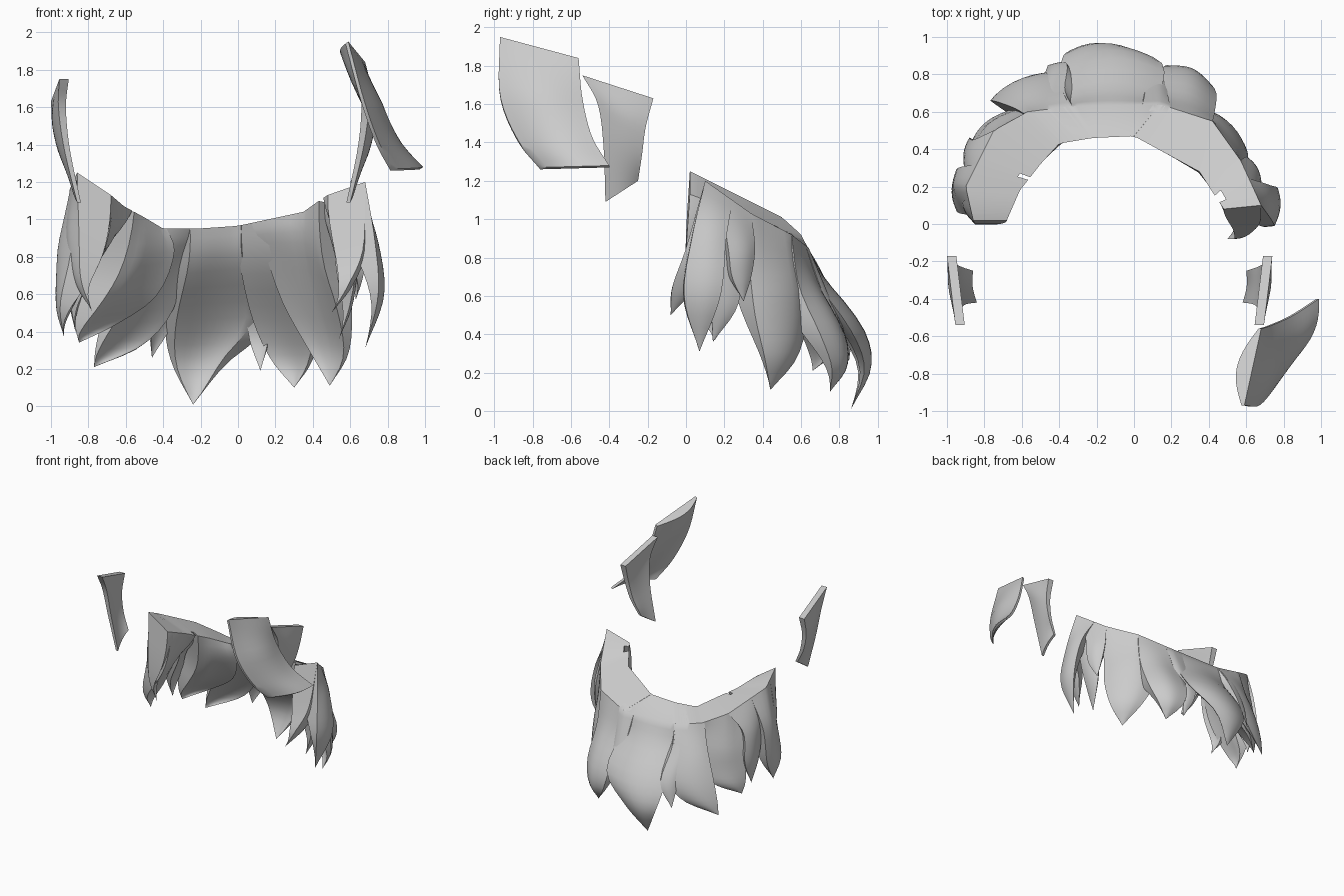
import bpy, bmesh, math
from mathutils import Vector as V

if "Cube" in bpy.data.objects:
    bpy.data.objects.remove(bpy.data.objects["Cube"])

mat = bpy.data.materials.new("hair_grey")
mat.diffuse_color = (0.6, 0.6, 0.6, 1)
mat.use_nodes = True
mat.node_tree.nodes["Principled BSDF"].inputs["Base Color"].default_value = mat.diffuse_color


def spline(pts, t):
    """Catmull-Rom through pts, t in 0..1."""
    n = len(pts) - 1
    i = min(int(t * n), n - 1)
    f = t * n - i
    b, c = pts[i], pts[i + 1]
    a = pts[i - 1] if i else b * 2 - c
    d = pts[i + 2] if i + 2 <= n else c * 2 - b
    return 0.5 * (2 * b + (c - a) * f + (2 * a - 5 * b + 4 * c - d) * f * f
                  + (3 * b - a - 3 * c + d) * f ** 3)


def loft(name, left, right, depth, bulge, root=None, nt=14, nu=10):
    """Solid strand: outer skin between two edge curves, inner skin pushed by depth(t, u).
    root(u), if given, is the exact curve the upper end follows."""
    left, right = [V(p) for p in left], [V(p) for p in right]
    bm = bmesh.new()
    outer, inner = [], []
    for i in range(nt + 1):
        t = i / nt
        l, r = spline(left, t), spline(right, t)
        ro, ri = [], []
        for j in range(nu + 1):
            u = j / nu
            side = depth(0, u).copy()
            side.z = 0
            swell = -side.normalized() * (bulge * (r - l).length * math.sin(math.pi * u) * min(1, 3 * t))
            p = l.lerp(r, u)
            if root:
                p += (root(u) - left[0].lerp(right[0], u)) * (1 - t) ** 3
            ro.append(bm.verts.new(p + swell))
            ri.append(bm.verts.new(p + swell * t + depth(t, u)))
        outer.append(ro)
        inner.append(ri)
    for g in (outer, inner):
        for i in range(nt):
            for j in range(nu):
                bm.faces.new((g[i][j], g[i][j + 1], g[i + 1][j + 1], g[i + 1][j]))
    # close the root, the end and both sides
    for i in (0, nt):
        for j in range(nu):
            bm.faces.new((outer[i][j], outer[i][j + 1], inner[i][j + 1], inner[i][j]))
    for j in (0, nu):
        for i in range(nt):
            bm.faces.new((outer[i][j], outer[i + 1][j], inner[i + 1][j], inner[i][j]))
    bmesh.ops.remove_doubles(bm, verts=bm.verts, dist=0.0008)
    bmesh.ops.recalc_face_normals(bm, faces=bm.faces)
    me = bpy.data.meshes.new(name)
    bm.to_mesh(me)
    bm.free()
    me.materials.append(mat)
    ob = bpy.data.objects.new(name, me)
    bpy.context.collection.objects.link(ob)
    bpy.ops.object.select_all(action='DESELECT')
    ob.select_set(True)
    bpy.context.view_layer.objects.active = ob
    bpy.ops.object.shade_smooth_by_angle(angle=math.radians(40))


# Sloping band along the top: inner and outer edge, left end to right end
RIM_IN = [V(p) for p in ((-.68, .02, 1.13), (-.61, .18, 1.07), (-.5, .32, 1.01), (-.4, .43, .95),
                         (-.22, .46, .95), (.0, .47, .965), (.35, .28, 1.04), (.42, .17, 1.09), (.48, .08, 1.13))]
RIM_OUT = [V(p) for p in ((-.86, .02, 1.25), (-.9, .2, 1.16), (-.75, .5, 1.01), (-.57, .6, .92),
                          (-.33, .63, .86), (.14, .64, .85), (.42, .55, .92), (.57, .34, 1.03), (.68, .1, 1.2))]


def rim(pts, s):
    i = min(int(s), len(pts) - 2)
    return pts[i].lerp(pts[i + 1], s - i)


def lock(name, s0, s1, rows, tip, bulge=0.12, thick=1):
    """Lock hanging from rim station s0..s1; rows are (z, left xy, right xy)."""
    left = [rim(RIM_OUT, s0)] + [(*l, z) for z, l, r in rows] + [tip]
    right = [rim(RIM_OUT, s1)] + [(*r, z) for z, l, r in rows] + [tip]
    at = lambda u: s0 + (s1 - s0) * u
    loft(name, left, right,
         lambda t, u: (rim(RIM_IN, at(u)) - rim(RIM_OUT, at(u))) * thick * (1 - t * t * (3 - 2 * t)),
         bulge, lambda u: rim(RIM_OUT, at(u)))


# Left side locks
lock("left_front_lock", 0, .6, [(.92, (-.85, 0), (-.92, .12)), (.68, (-.84, .0), (-.88, .1))], (-.78, .02, .51))
lock("left_side_lock", .2, 1.4, [(.85, (-.89, .05), (-.94, .3)), (.55, (-.95, .07), (-.95, .26))], (-.93, .15, .37))
lock("left_mid_lock", 1, 2, [(.85, (-.9, .25), (-.86, .45)), (.6, (-.9, .3), (-.88, .46))],
     (-.87, .36, .4), thick=.8)
lock("left_rear_lock", 1.5, 3.1, [(.78, (-.85, .42), (-.48, .62)), (.57, (-.87, .43), (-.52, .64)),
                                  (.43, (-.87, .44), (-.68, .6))], (-.85, .46, .34))
# Back locks
lock("back_left_lock", 2.9, 3.95, [(.72, (-.64, .62), (-.38, .71)), (.48, (-.72, .65), (-.4, .81)),
                                   (.32, (-.76, .66), (-.52, .79))], (-.77, .66, .21))
lock("back_left_thin_lock", 3.4, 4, [(.7, (-.5, .68), (-.37, .72)), (.45, (-.48, .79), (-.36, .86))],
     (-.46, .85, .26), thick=.6)
lock("back_centre_lock", 3.8, 5.05, [(.68, (-.37, .68), (.14, .68)), (.42, (-.39, .85), (.15, .86)),
                                     (.22, (-.35, .92), (-.07, .93))], (-.24, .86, .01), .14)
lock("back_small_lock", 4.8, 5.2, [(.65, (.06, .72), (.18, .7)), (.38, (.06, .83), (.17, .8))],
     (.12, .75, .19), thick=.2)
lock("back_right_lock", 5, 6, [(.65, (.13, .7), (.43, .59)), (.4, (.15, .83), (.44, .7)),
                               (.23, (.2, .84), (.39, .76))], (.3, .75, .1), .15)
# Right side locks
lock("right_rear_lock", 5.2, 7.2, [(.75, (.24, .61), (.59, .33)), (.5, (.3, .63), (.61, .36)),
                                   (.28, (.4, .58), (.59, .41))], (.49, .44, .11), .15)
lock("right_small_lock", 7, 7.7, [(.85, (.6, .36), (.68, .22)), (.7, (.62, .34), (.67, .24))],
     (.63, .3, .57), thick=.8)
lock("right_inner_lock", 7, 8, [(.8, (.6, .3), (.64, .1)), (.55, (.6, .27), (.6, .13))],
     (.54, .14, .36), thick=.8)
lock("right_front_inner_lock", 7.6, 8, [(.85, (.68, .1), (.67, .0)), (.65, (.61, .05), (.59, -.07))],
     (.5, -.08, .5))
lock("right_front_lock", 7.4, 8, [(.9, (.72, .21), (.73, .03)), (.6, (.77, .18), (.75, -.01))],
     (.68, .07, .31), thick=.8)

# Pair of face strands, mirrored about the head's middle plane
MID = -.13
for name, k in (("left_face_strand", 1), ("right_face_strand", -1)):
    fl = lambda pts: [(MID + k * (x - MID), y, z) for x, y, z in pts]
    loft(name, fl([(-.955, -.54, 1.75), (-.96, -.46, 1.6), (-.93, -.43, 1.38), (-.86, -.42, 1.09)]),
         fl([(-1, -.17, 1.63), (-.99, -.21, 1.48), (-.95, -.23, 1.33), (-.88, -.25, 1.2)]),
         lambda t, u, k=k: V((k * (.02 + .03 * (1 - t)), 0, 0)), .06)

# Large swept fringe strand, lens-shaped in section
loft("fringe_strand", [(.59, -.97, 1.95), (.67, -.97, 1.65), (.75, -.88, 1.42), (.83, -.76, 1.27)],
     [(.68, -.56, 1.84), (.74, -.54, 1.63), (.85, -.49, 1.43), (.99, -.4, 1.28)],
     lambda t, u: V((-(.015 + .07 * math.sin(math.pi * u) * (1 - t)), 0, -.01)), .13)
